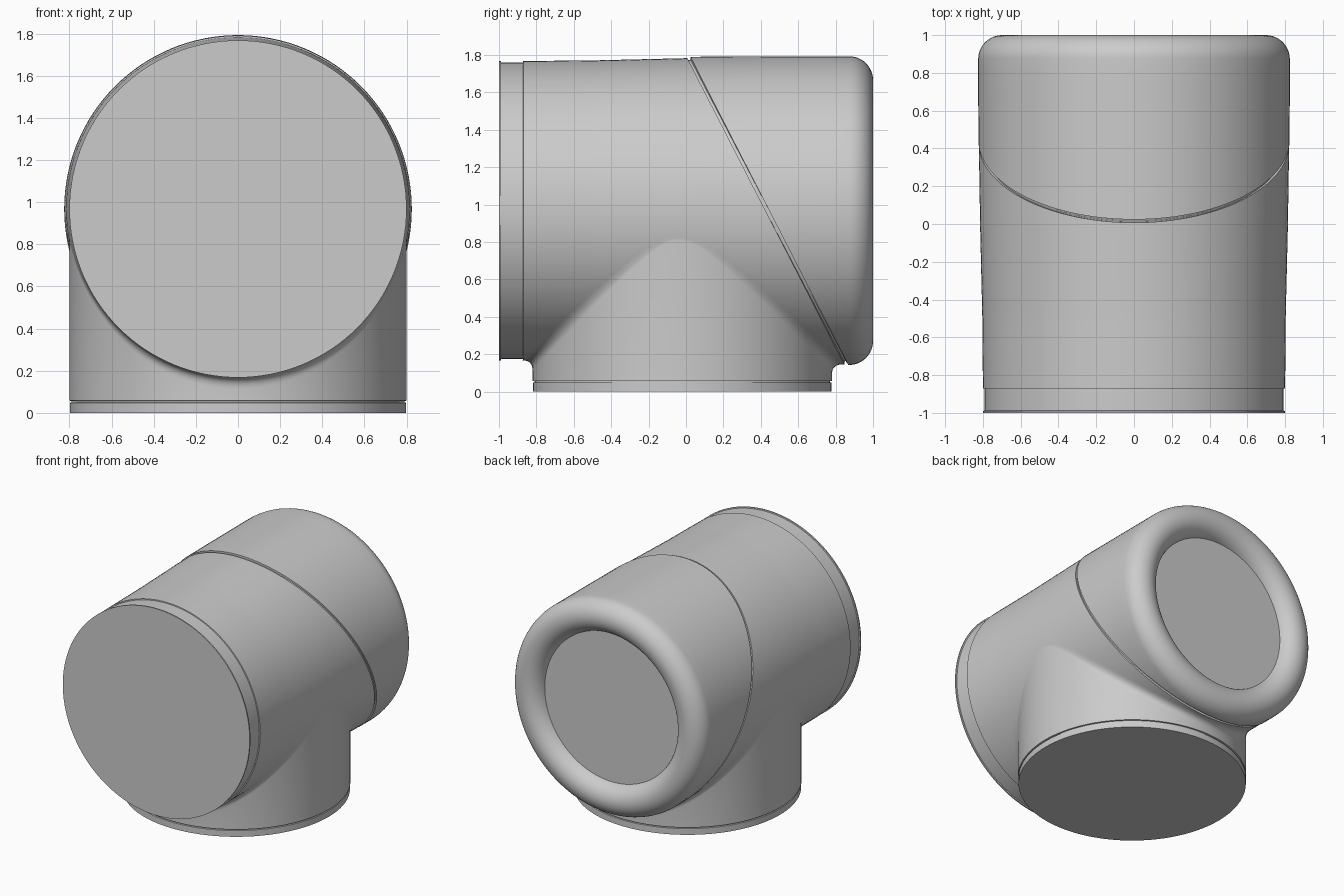
import bpy, bmesh, math
from mathutils import Vector

if "Cube" in bpy.data.objects:
    bpy.data.objects.remove(bpy.data.objects["Cube"])

SEG = 128
ZC = 0.968            # height of the horizontal axis
PIPE_R, PIPE_Y = 0.8, -0.02
SEAM_N = Vector((0, 1.64, 0.84)).normalized()
SEAM_P = Vector((0, 0.435, ZC))
GAP = 0.009


def body_radius(y):
    pts = [(-0.87, 0.80), (-0.5, 0.803), (0, 0.815), (0.4, 0.821), (1.0, 0.823)]
    for (a, ra), (b, rb) in zip(pts, pts[1:]):
        if y <= b:
            return ra + (rb - ra) * (y - a) / (b - a)
    return pts[-1][1]


def loft(bm, rings):
    rows = [[bm.verts.new(p) for p in ring] for ring in rings]
    for a, b in zip(rows, rows[1:]):
        for i in range(SEG):
            j = (i + 1) % SEG
            bm.faces.new((a[i], a[j], b[j], b[i]))
    return rows


def circle_y(r, y):
    return [(r * math.cos(2 * math.pi * i / SEG), y,
             ZC + r * math.sin(2 * math.pi * i / SEG)) for i in range(SEG)]


def cut_seam(bm, keep_front):
    # slice along the slanted seam and turn the rim inward to form half the groove
    side = -1 if keep_front else 1
    geom = bm.verts[:] + bm.edges[:] + bm.faces[:]
    res = bmesh.ops.bisect_plane(bm, geom=geom, plane_co=SEAM_P + SEAM_N * GAP * side,
                                 plane_no=SEAM_N, clear_outer=keep_front,
                                 clear_inner=not keep_front)
    edges = [e for e in res['geom_cut'] if isinstance(e, bmesh.types.BMEdge)]
    for shrink, shift in ((0.982, 0), (1.0, -side * GAP)):
        ext = bmesh.ops.extrude_edge_only(bm, edges=edges)['geom']
        for v in (g for g in ext if isinstance(g, bmesh.types.BMVert)):
            v.co.x *= shrink
            v.co.z = ZC + (v.co.z - ZC) * shrink
            v.co += SEAM_N * shift
        edges = [g for g in ext if isinstance(g, bmesh.types.BMEdge)]


def finish(bm, name):
    bmesh.ops.recalc_face_normals(bm, faces=bm.faces[:])
    me = bpy.data.meshes.new(name)
    bm.to_mesh(me)
    bm.free()
    ob = bpy.data.objects.new(name, me)
    bpy.context.collection.objects.link(ob)
    bpy.ops.object.select_all(action='DESELECT')
    ob.select_set(True)
    bpy.context.view_layer.objects.active = ob
    bpy.ops.object.shade_smooth_by_angle(angle=math.radians(35))


# Front body: flat end, narrow collar, then a gently widening barrel
bm = bmesh.new()
profile = [(0.80, -1.0), (0.80, -0.99), (0.792, -0.988), (0.792, -0.871)]
profile += [(body_radius(y), y) for y in [-0.87 + 1.82 * i / 48 for i in range(49)]]
rows = loft(bm, [circle_y(r, y) for r, y in profile])
bm.faces.new(rows[0])
# open the barrel where the pipe joins it
hidden = [f for f in bm.faces if len(f.verts) == 4 and all(
    v.co.z < ZC and math.hypot(v.co.x, v.co.y - PIPE_Y) < PIPE_R for v in f.verts)]
bmesh.ops.delete(bm, geom=hidden, context='FACES')
cut_seam(bm, True)
finish(bm, "front_body")

# End cap: barrel with a rolled rim around a shallow recessed disc
bm = bmesh.new()
T = 0.127
profile = [(0.822, -0.1), (0.824, 0.4), (0.825, 0.8)]
for i in range(23):
    a = math.radians(165 * i / 22)
    profile.append((0.825 - T + T * math.cos(a), 1 - T + T * math.sin(a)))
rows = loft(bm, [circle_y(r, y) for r, y in profile])
bm.faces.new(rows[-1])
cut_seam(bm, False)
finish(bm, "end_cap")

# Vertical pipe: bottom ring with a fine groove, filleted saddle at the top


def circle_z(r, z):
    return [(r * math.cos(2 * math.pi * i / SEG),
             PIPE_Y + r * math.sin(2 * math.pi * i / SEG), z) for i in range(SEG)]


def saddle_point(ang, t):
    f = 0.055 * abs(math.sin(ang))
    c, s = math.cos(ang), math.sin(ang)

    def surf(r):
        x, y = r * c, PIPE_Y + r * s
        return Vector((x, y, ZC - math.sqrt(max(body_radius(y) ** 2 - x * x, 0))))
    mid, end = surf(PIPE_R), surf(PIPE_R + f)
    start = mid - Vector((0, 0, f))
    return start * (1 - t) ** 2 + mid * 2 * t * (1 - t) + end * t * t


bm = bmesh.new()
rings = [circle_z(r, z) for r, z in
         [(0.797, 0), (0.797, 0.048), (0.79, 0.05), (0.79, 0.056), (0.8, 0.058)]]
for k in range(9):
    rings.append([saddle_point(2 * math.pi * i / SEG, k / 8) for i in range(SEG)])
rows = loft(bm, rings)
bm.faces.new(rows[0])
finish(bm, "vertical_pipe")
